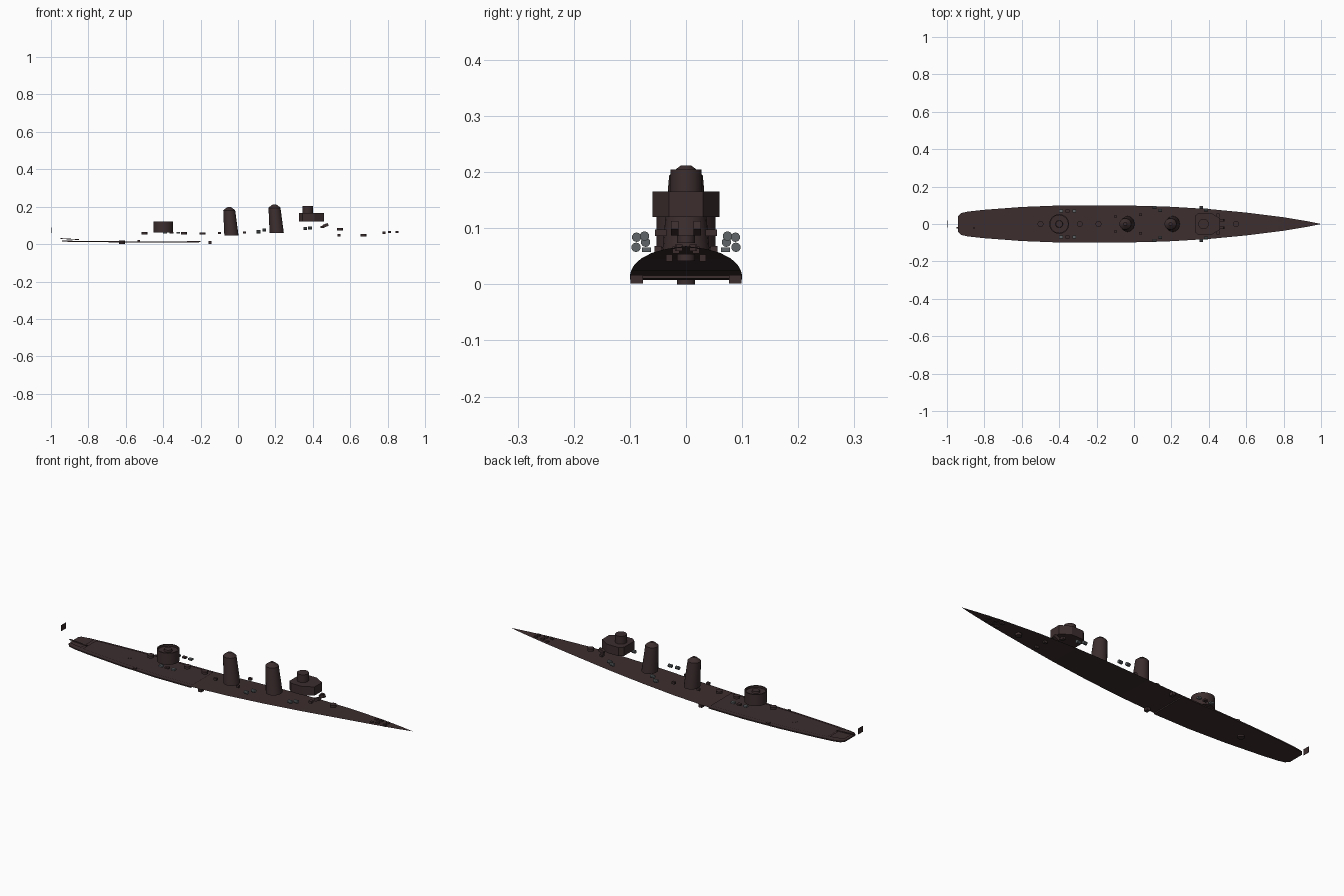
import bpy, bmesh, math
from mathutils import Matrix, Vector

if "Cube" in bpy.data.objects:
    bpy.data.objects.remove(bpy.data.objects["Cube"])


def material(name, rgb):
    m = bpy.data.materials.new(name)
    m.diffuse_color = (*rgb, 1)
    m.use_nodes = True
    m.node_tree.nodes["Principled BSDF"].inputs["Base Color"].default_value = m.diffuse_color
    return m


BROWN = material("dark brown", (0.046, 0.027, 0.028))
GREY = material("slate grey", (0.115, 0.13, 0.135))


def finish(bm, name, mat=BROWN, smooth=False):
    bmesh.ops.recalc_face_normals(bm, faces=bm.faces)
    me = bpy.data.meshes.new(name)
    bm.to_mesh(me)
    bm.free()
    me.materials.append(mat)
    ob = bpy.data.objects.new(name, me)
    bpy.context.collection.objects.link(ob)
    if smooth:
        bpy.ops.object.select_all(action='DESELECT')
        ob.select_set(True)
        bpy.context.view_layer.objects.active = ob
        bpy.ops.object.shade_smooth_by_angle(angle=math.radians(35))
    return ob


def box(name, c, s, mat=BROWN, rot_y=0):
    bm = bmesh.new()
    m = Matrix.Translation(c) @ Matrix.Rotation(rot_y, 4, 'Y') @ Matrix.Diagonal((*s, 1))
    bmesh.ops.create_cube(bm, size=1, matrix=m)
    return finish(bm, name, mat)


def loft(name, rings, n=16, mat=BROWN, smooth=True, cap=True):
    """Horizontal oval rings: (x, y, z, rx, ry)."""
    bm = bmesh.new()
    rows = [[bm.verts.new((x + rx * math.cos(2 * math.pi * i / n),
                           y + ry * math.sin(2 * math.pi * i / n), z)) for i in range(n)]
            for x, y, z, rx, ry in rings]
    for a, b in zip(rows, rows[1:]):
        for i in range(n):
            bm.faces.new((a[i], a[(i + 1) % n], b[(i + 1) % n], b[i]))
    if cap:
        bm.faces.new(rows[0])
        bm.faces.new(rows[-1])
    return finish(bm, name, mat, smooth)


def rod(name, a, b, r, mat=BROWN, n=10):
    a, b = Vector(a), Vector(b)
    bm = bmesh.new()
    m = Matrix.Translation((a + b) / 2) @ (b - a).to_track_quat('Z', 'Y').to_matrix().to_4x4()
    bmesh.ops.create_cone(bm, cap_ends=True, segments=n, radius1=r, radius2=r,
                          depth=(b - a).length, matrix=m)
    return finish(bm, name, mat, True)


def prism(name, outline, z0, z1):
    bm = bmesh.new()
    f = bm.faces.new([bm.verts.new((x, y, z0)) for x, y in outline])
    r = bmesh.ops.extrude_face_region(bm, geom=[f])
    bmesh.ops.translate(bm, vec=(0, 0, z1 - z0),
                        verts=[v for v in r['geom'] if isinstance(v, bmesh.types.BMVert)])
    return finish(bm, name)


# hull plan: (x, half width, deck height)
PLAN = [(-.94, .042, .02), (-.925, .058, .019), (-.89, .066, .018), (-.8, .076, .017),
        (-.6, .091, .015), (-.4, .099, .014), (-.2, .1, .016), (0, .098, .024),
        (.2, .092, .035), (.4, .08, .046), (.6, .061, .056), (.8, .036, .063),
        (.92, .016, .066), (1, .0005, .068)]


def at(x):
    for (x0, w0, z0), (x1, w1, z1) in zip(PLAN, PLAN[1:]):
        if x <= x1:
            t = (x - x0) / (x1 - x0)
            return w0 + (w1 - w0) * t, z0 + (z1 - z0) * t
    return PLAN[-1][1:]


def sheet(name, x0, x1, inset=0, dz=0, thick=0):
    """A strip of deck following the hull plan, level across the ship."""
    xs = sorted({x0, x1} | {p[0] for p in PLAN if x0 < p[0] < x1})
    bm = bmesh.new()
    rows = []
    for x in xs:
        w, z = at(x)
        w = max(w - inset, .0005)
        rows.append([bm.verts.new((x, s * w, z + dz)) for s in (-1, 1)])
    for a, b in zip(rows, rows[1:]):
        bm.faces.new((a[0], b[0], b[1], a[1]))
    ob = finish(bm, name)
    if ob.data.polygons[0].normal.z < 0:
        ob.data.flip_normals()
    if thick:
        mod = ob.modifiers.new("thickness", 'SOLIDIFY')
        mod.thickness = thick
    return ob


# decks
sheet("fore_deck", -.2, 1)
sheet("aft_deck", -.94, -.2, 0, 0, .006)
sheet("aft_deck_inner", -.85, -.2, .016, .004)
sheet("stern_plate", -.935, -.86, .014, .007)
box("stern_rail", (-.9, -.02, .027), (.1, .006, .004), rot_y=.06)

# raked funnels with conical caps
for name, x, z0, z1 in (("aft_funnel", -.035, .045, .18), ("fore_funnel", .207, .06, .194)):
    loft(name, [(x, 0, z0, .038, .042), (x - .012, 0, z1, .032, .03),
                (x - .012, 0, z1 + .008, .023, .022), (x - .012, 0, z1 + .018, .009, .009)], 20)

# bridge and its director tower
prism("bridge_house", [(.325, -.042), (.325, .042), (.345, .06), (.41, .06), (.46, .03),
                       (.46, -.03), (.41, -.06), (.345, -.06)], .12, .165)
loft("director_tower", [(.372, 0, .165, .028, .028), (.372, 0, .205, .028, .028)], 20)

# aft round gun platform with raised rim
loft("aft_platform", [(-.4, 0, .062, .053, .053), (-.4, 0, .122, .053, .053),
                      (-.4, 0, .122, .047, .047), (-.4, 0, .112, .047, .047)], 24)
loft("aft_director", [(-.4, 0, .112, .02, .02), (-.4, 0, .121, .018, .018)], 16)

# round deck fittings on the centre line
for i, (x, z, h) in enumerate(((-.62, .0, .02), (-.5, .051, .013), (-.29, .051, .013),
                               (-.19, .051, .012), (.545, .074, .013), (.67, .042, .012))):
    loft("deck_vent_%d" % i, [(x, 0, z, .016, .016), (x, 0, z + h, .016, .016)], 14)

# fittings repeated on both sides
for s, side in ((-1, "starboard"), (1, "port")):
    for i, (x, y, z) in enumerate(((.11, .089, .066), (.14, .072, .075),
                                   (.36, .088, .084), (.385, .074, .086))):
        rod("%s_lamp_%d" % (side, i), (x - .01, s * y, z), (x + .01, s * y, z), .0085, GREY)
    box(side + "_edge_block", (-.15, s * .088, .009), (.018, .022, .015))
    box(side + "_stern_block", (-.53, s * .085, .015), (.014, .014, .012))
    for i, x in enumerate((-.39, -.355, -.32)):
        box("%s_gun_mount_%d" % (side, i), (x, s * .07, .062), (.02, .016, .008),
            GREY if i != 1 else BROWN)
    for i, (x, y, z) in enumerate(((-.1, .04, .06), (.035, .05, .062), (.54, .03, .047),
                                   (.78, .018, .061), (.81, .014, .065), (.85, .012, .065))):
        box("%s_bollard_%d" % (side, i), (x, s * y, z), (.016, .012, .012))
    # searchlight rack ahead of the bridge
    box(side + "_rack", (.468, s * .02, .1), (.03, .014, .016), rot_y=-.4)
    box(side + "_rack_foot", (.45, s * .045, .092), (.016, .02, .012))

# stern flag, standing across the ship
box("flag", (-.999, 0, .074), (.002, .036, .03))
